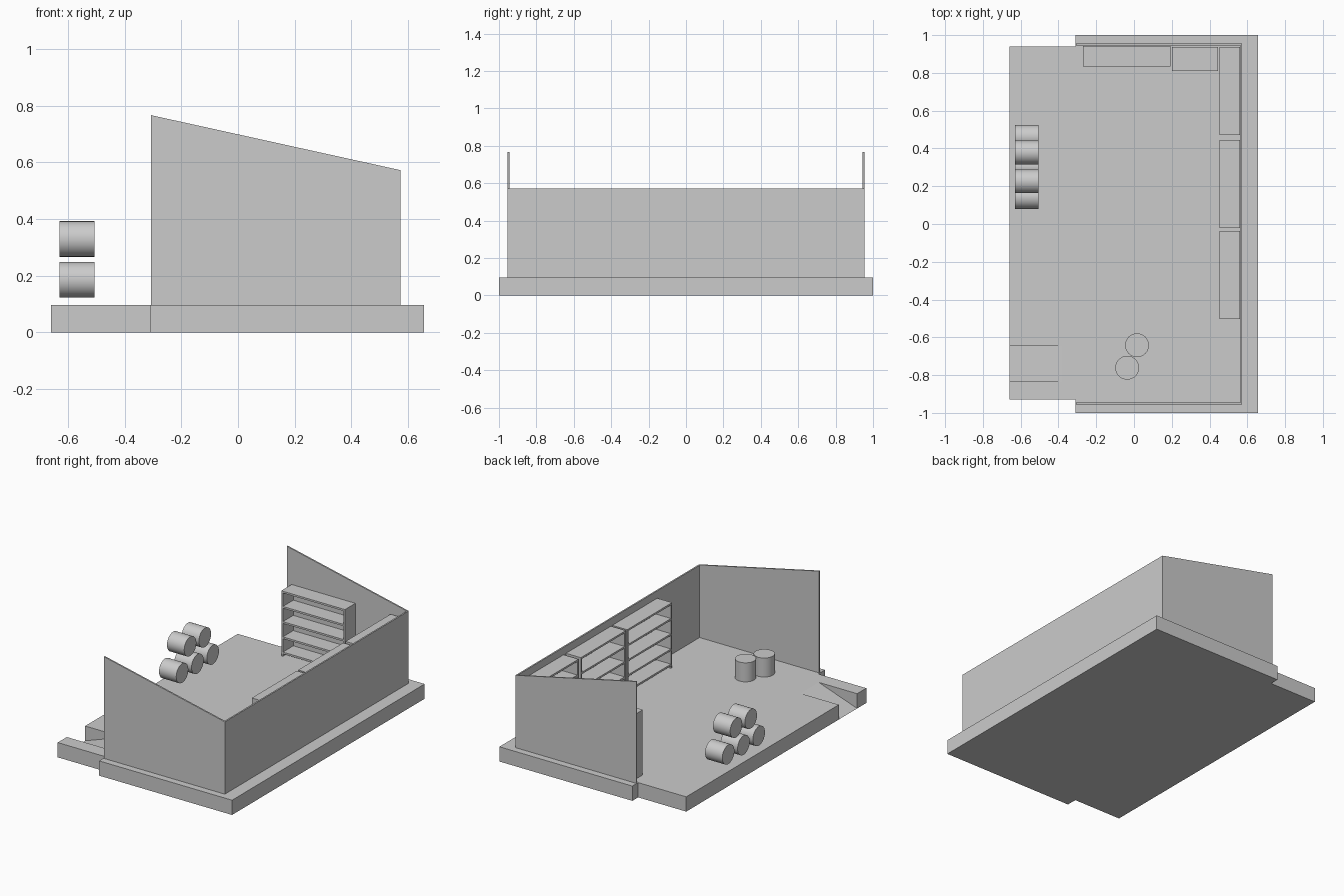
import bpy, bmesh, math
from mathutils import Vector

if "Cube" in bpy.data.objects:
    bpy.data.objects.remove(bpy.data.objects["Cube"])

FLOOR = 0.097


def prism(name, outline, offset):
    """Extrude a closed outline of 3D points along an offset."""
    bm = bmesh.new()
    face = bm.faces.new([bm.verts.new(p) for p in outline])
    ext = bmesh.ops.extrude_face_region(bm, geom=[face])
    moved = [v for v in ext["geom"] if isinstance(v, bmesh.types.BMVert)]
    bmesh.ops.translate(bm, verts=moved, vec=offset)
    bmesh.ops.recalc_face_normals(bm, faces=bm.faces)
    return finish(name, bm)


def finish(name, bm):
    mesh = bpy.data.meshes.new(name)
    bm.to_mesh(mesh)
    bm.free()
    obj = bpy.data.objects.new(name, mesh)
    bpy.context.collection.objects.link(obj)
    return obj


def add_box(bm, lo, hi):
    lo, hi = Vector(lo), Vector(hi)
    verts = bmesh.ops.create_cube(bm, size=1)["verts"]
    bmesh.ops.scale(bm, vec=hi - lo, verts=verts)
    bmesh.ops.translate(bm, vec=(lo + hi) / 2, verts=verts)


def box(name, lo, hi):
    bm = bmesh.new()
    add_box(bm, lo, hi)
    return finish(name, bm)


def shelf_unit(name, x0, x1, y0, y1, along_x):
    """Open rack: two end panels and five boards."""
    bm = bmesh.new()
    top, t, pitch = 0.525, 0.012, 0.1
    if along_x:
        add_box(bm, (x0, y0, FLOOR), (x0 + t, y1, top))
        add_box(bm, (x1 - t, y0, FLOOR), (x1, y1, top))
    else:
        add_box(bm, (x0, y0, FLOOR), (x1, y0 + t, top))
        add_box(bm, (x0, y1 - t, FLOOR), (x1, y1, top))
    for i in range(5):
        z = top - i * pitch
        dx, dy = (t, 0) if along_x else (0, t)
        add_box(bm, (x0 + dx, y0 + dy, z - t), (x1 - dx, y1 - dy, z))
    return finish(name, bm)


def drum(name, loc, lying=False):
    bpy.ops.mesh.primitive_cylinder_add(
        vertices=32, radius=0.063, depth=0.125, location=loc,
        rotation=(0, math.pi / 2 if lying else 0, 0))
    obj = bpy.context.object
    obj.name = name
    bpy.ops.object.shade_smooth_by_angle()


# Base slab with a notch cut for the ramp
outline = [(-0.31, -1), (0.657, -1), (0.657, 1), (-0.31, 1), (-0.31, 0.94),
           (-0.66, 0.94), (-0.66, -0.645), (-0.38, -0.645), (-0.38, -0.835),
           (-0.66, -0.835), (-0.66, -0.93), (-0.31, -0.93)]
prism("base_slab", [(x, y, 0) for x, y in outline], (0, 0, FLOOR))
prism("ramp", [(-0.66, -0.835, 0), (-0.38, -0.835, 0), (-0.38, -0.835, FLOOR)],
      (0, 0.19, 0))

# Walls: two sloped sides and the back
for name, y in (("side_wall_near", -0.955), ("side_wall_far", 0.945)):
    prism(name, [(-0.307, y, FLOOR), (0.573, y, FLOOR),
                 (0.573, y, 0.572), (-0.307, y, 0.766)], (0, 0.01, 0))
box("back_wall", (0.563, -0.945, FLOOR), (0.573, 0.945, 0.572))

# Shelving and low cabinet
for i, y in enumerate((-0.503, -0.022, 0.47)):
    shelf_unit(f"back_shelf_{i + 1}", 0.453, 0.561, y, y + 0.467, False)
shelf_unit("side_shelf", -0.27, 0.193, 0.835, 0.943, True)
box("low_cabinet", (0.2, 0.81, FLOOR), (0.445, 0.938, 0.25))

# Stacked lying drums and standing drums
for i, y in enumerate((0.143, 0.302, 0.461)):
    drum(f"lower_drum_{i + 1}", (-0.568, y, 0.185), True)
for i, y in enumerate((0.226, 0.379)):
    drum(f"upper_drum_{i + 1}", (-0.568, y, 0.329), True)
for i, (x, y) in enumerate(((0.016, -0.642), (-0.036, -0.761))):
    drum(f"standing_drum_{i + 1}", (x, y, FLOOR + 0.0625))
